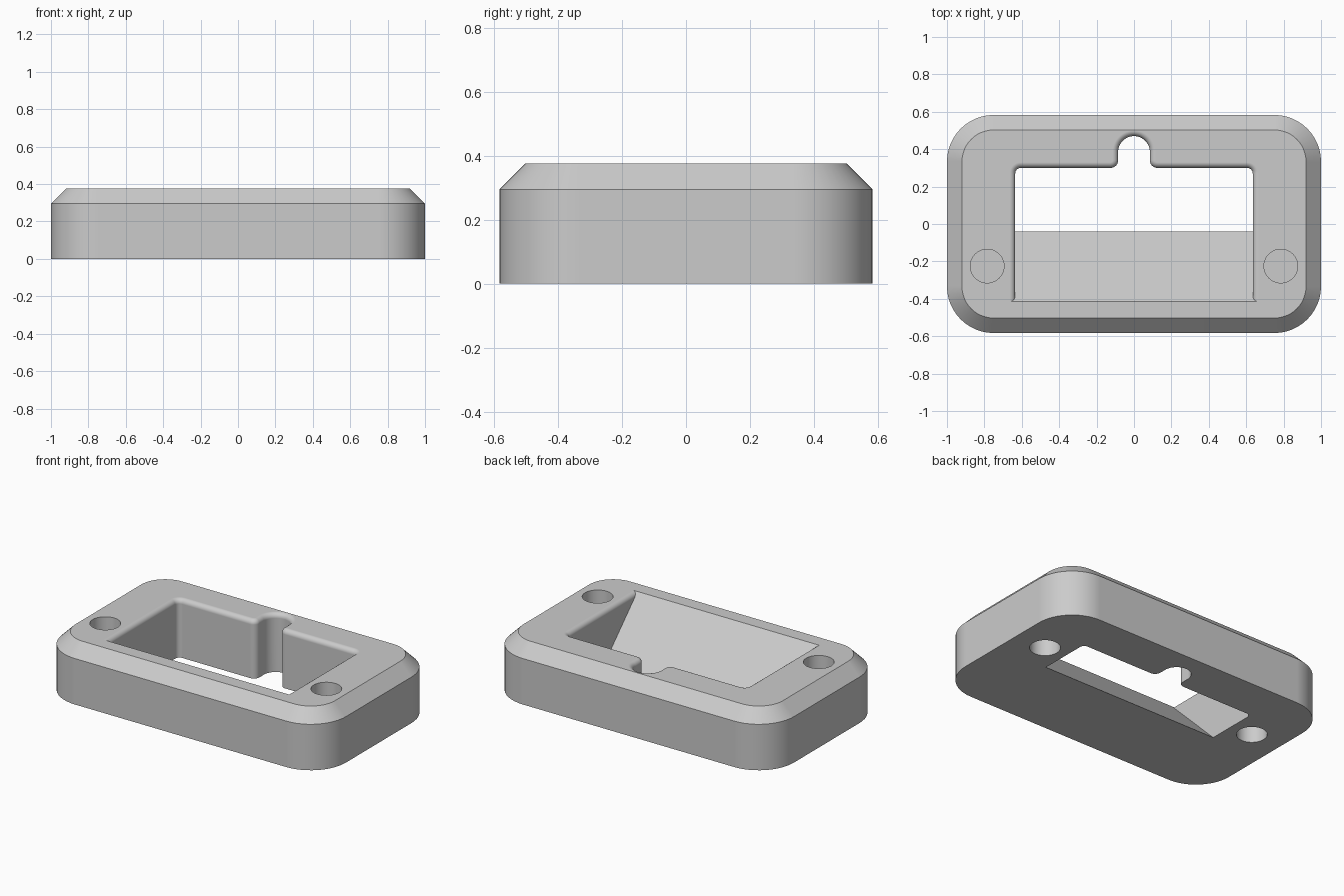
import bpy, bmesh, math
from mathutils import Vector

old = bpy.data.objects.get("Cube")
if old:
    bpy.data.objects.remove(old, do_unlink=True)

HEIGHT, CHAMFER = 0.375, 0.08
LIP = 0.03            # rounding of the pocket's upper edge


def arc(cx, cy, r, a0, a1, n=8):
    """Points along an arc, angles in degrees."""
    angles = [math.radians(a0 + (a1 - a0) * i / n) for i in range(n + 1)]
    return [(cx + r * math.cos(a), cy + r * math.sin(a)) for a in angles]


def block_outline(inset):
    hx, hy, r = 1 - inset, 0.583 - inset, 0.25 - inset
    pts = []
    for q, (sx, sy) in enumerate([(1, 1), (-1, 1), (-1, -1), (1, -1)]):
        pts += arc(sx * (hx - r), sy * (hy - r), r, q * 90, q * 90 + 90, 12)
    return pts


def pocket_outline(grow):
    """Rectangle with a round-ended notch in its back edge, open far to the front."""
    w, back, corner = 0.635 + grow, 0.30 + grow, 0.03 + grow
    notch, neck = 0.085 + grow, 0.04 - grow
    half = [(w, -0.9)]
    half += arc(w - corner, back - corner, corner, 0, 90)
    half += arc(notch + neck, back + neck, neck, 270, 180)
    half += arc(0, 0.385, notch, 0, 90, 12)
    return half + [(-x, y) for x, y in reversed(half[:-1])]


def loft(name, layers, cut_plane=None):
    """Closed solid through (outline, z) layers, optionally trimmed by a plane."""
    bm = bmesh.new()
    rings = [[bm.verts.new((x, y, z)) for x, y in pts] for pts, z in layers]
    n = len(rings[0])
    for a, b in zip(rings, rings[1:]):
        for i in range(n):
            j = (i + 1) % n
            bm.faces.new((a[i], a[j], b[j], b[i]))
    bm.faces.new(rings[0][::-1])
    bm.faces.new(rings[-1])
    if cut_plane:
        geom = bm.verts[:] + bm.edges[:] + bm.faces[:]
        cut = bmesh.ops.bisect_plane(bm, geom=geom, plane_co=cut_plane[0],
                                     plane_no=cut_plane[1], clear_inner=True)
        rim = [e for e in cut["geom_cut"] if isinstance(e, bmesh.types.BMEdge)]
        bmesh.ops.contextual_create(bm, geom=rim)
    bmesh.ops.recalc_face_normals(bm, faces=bm.faces[:])
    mesh = bpy.data.meshes.new(name)
    bm.to_mesh(mesh)
    bm.free()
    obj = bpy.data.objects.new(name, mesh)
    bpy.context.collection.objects.link(obj)
    return obj


# Block with rounded corners and a chamfered top
body = loft("block", [(block_outline(0), 0), (block_outline(0), HEIGHT - CHAMFER),
                      (block_outline(CHAMFER), HEIGHT)])

# Pocket with a rounded lip and a front wall sloping at 45 degrees
layers = [(pocket_outline(0), -0.05)]
for i in range(7):
    a = math.radians(15 * i)
    layers.append((pocket_outline(LIP * (1 - math.cos(a))),
                   HEIGHT - LIP + LIP * math.sin(a)))
layers.append((pocket_outline(LIP), HEIGHT + 0.05))
cutters = [loft("pocket_cutter", layers, (Vector((0, -0.04, 0)), Vector((0, 1, 1))))]

# Blind round sockets: a pair in the top and a pair in the underside
for side in (-1, 1):
    for y, low, high in ((-0.225, HEIGHT - 0.19, HEIGHT + 0.05), (0.13, -0.05, 0.19)):
        circle = arc(side * 0.785, y, 0.09, 0, 360, 40)[:-1]
        cutters.append(loft("socket_cutter", [(circle, low), (circle, high)]))

bpy.ops.object.select_all(action='DESELECT')
bpy.context.view_layer.objects.active = body
body.select_set(True)
for cutter in cutters:
    cutter.hide_render = True
    mod = body.modifiers.new("cut", 'BOOLEAN')
    mod.operation, mod.solver, mod.object = 'DIFFERENCE', 'EXACT', cutter
    bpy.ops.object.modifier_apply(modifier=mod.name)
    bpy.data.objects.remove(cutter, do_unlink=True)

# Plain grey finish
grey = bpy.data.materials.new("grey")
grey.use_nodes = True
color = (0.6, 0.6, 0.6, 1)
grey.diffuse_color = color
grey.node_tree.nodes["Principled BSDF"].inputs["Base Color"].default_value = color
body.data.materials.clear()
body.data.materials.append(grey)

# Smooth curves, crisp edges, flat large faces
bpy.ops.object.shade_smooth_by_angle(angle=math.radians(30))
weighted = body.modifiers.new("weighted_normals", 'WEIGHTED_NORMAL')
weighted.keep_sharp = True
